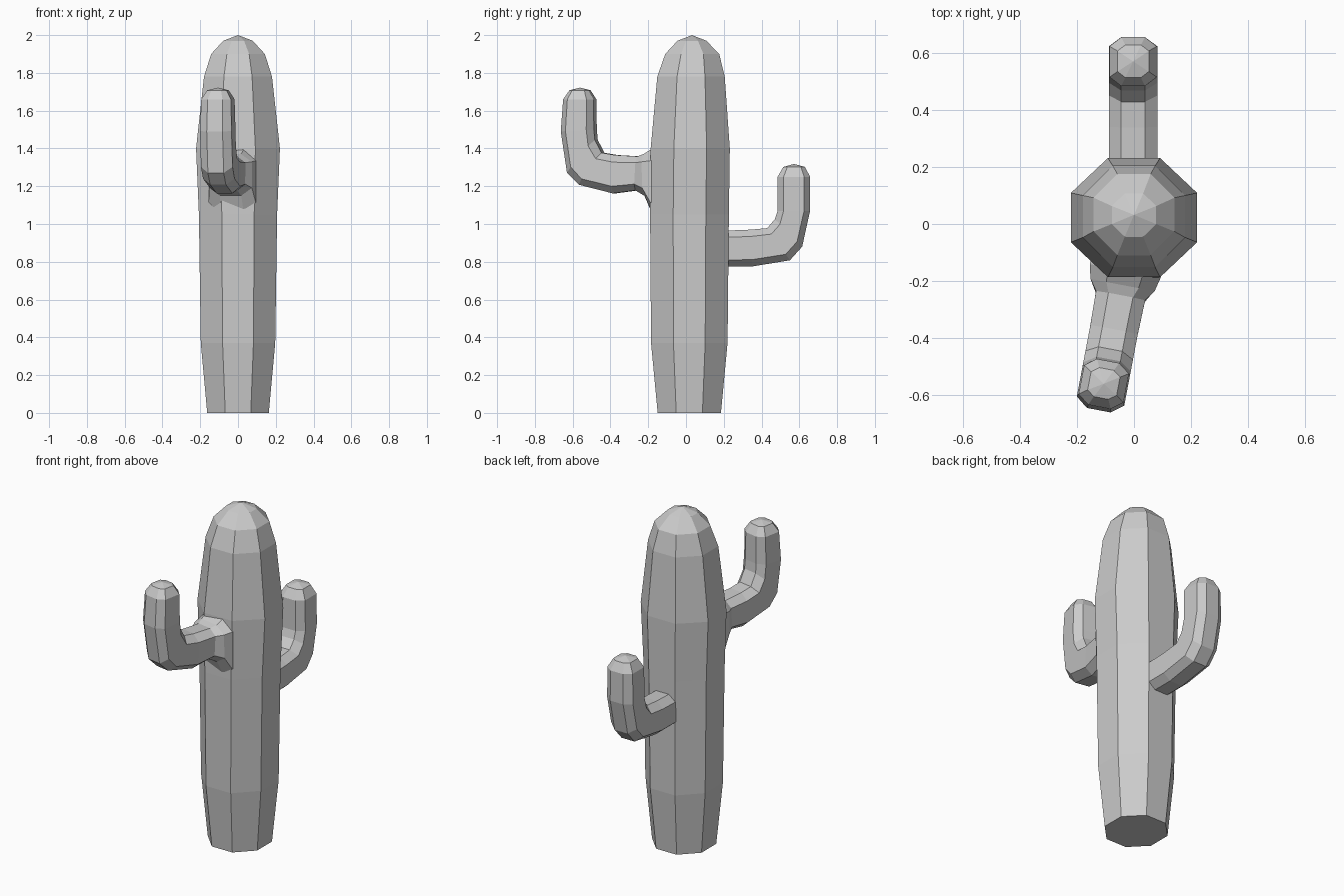
import bpy, math
from mathutils import Vector

if "Cube" in bpy.data.objects:
    bpy.data.objects.remove(bpy.data.objects["Cube"])


def loft(name, rings, apex):
    """Skin a list of 8-sided rings, cap the start and fan the end to an apex."""
    n = len(rings[0])
    verts = [v for r in rings for v in r] + [apex]
    faces = [tuple(range(n))]
    for i in range(len(rings) - 1):
        for k in range(n):
            a, b = i * n + k, i * n + (k + 1) % n
            faces.append((a, b, b + n, a + n))
    last = (len(rings) - 1) * n
    faces += [(last + k, last + (k + 1) % n, len(verts) - 1) for k in range(n)]
    mesh = bpy.data.meshes.new(name)
    mesh.from_pydata(verts, [], faces)
    obj = bpy.data.objects.new(name, mesh)
    bpy.context.collection.objects.link(obj)
    # consistent outward normals
    bpy.context.view_layer.objects.active = obj
    obj.select_set(True)
    bpy.ops.object.mode_set(mode='EDIT')
    bpy.ops.mesh.select_all(action='SELECT')
    bpy.ops.mesh.normals_make_consistent(inside=False)
    bpy.ops.object.mode_set(mode='OBJECT')
    obj.select_set(False)
    return obj


# Trunk: octagonal rings (z, half width x, y min, y max)
trunk_profile = [
    (0.00, 0.163, -0.150, 0.185),
    (0.37, 0.197, -0.185, 0.220),
    (1.05, 0.207, -0.190, 0.227),
    (1.40, 0.222, -0.187, 0.232),
    (1.78, 0.180, -0.152, 0.205),
    (1.90, 0.142, -0.110, 0.176),
    (1.97, 0.078, -0.045, 0.108),
]
trunk_rings = []
for z, hx, y0, y1 in trunk_profile:
    ring = []
    for k in range(8):
        a = math.radians(22.5 + 45 * k)
        s = 1 / math.cos(math.radians(22.5))
        ring.append((hx * s * math.cos(a),
                     (y0 + y1) / 2 + (y1 - y0) / 2 * s * math.sin(a), z))
    trunk_rings.append(ring)
loft("trunk", trunk_rings, (0, 0.032, 2.0))


def arm(name, stations, apex, x_at, lateral):
    """Bent arm: each station is (inner y, inner z, outer y, outer z, half width)."""
    section = [(1, 0.63), (0.5, 1), (-0.5, 1), (-1, 0.63),
               (-1, -0.63), (-0.5, -1), (0.5, -1), (1, -0.63)]
    rings = []
    for yi, zi, yo, zo, w in stations:
        ring = []
        for u, v in section:
            y = (yi + yo) / 2 + (yi - yo) / 2 * v
            z = (zi + zo) / 2 + (zi - zo) / 2 * v
            ring.append(Vector((x_at(y), y, z)) + lateral * (u * w))
        rings.append(ring)
    loft(name, rings, (x_at(apex[0]), apex[0], apex[1]))


# Back arm, straight back along y
arm("back_arm", [
    (0.21, 0.965, 0.21, 0.775, 0.085),
    (0.34, 0.970, 0.35, 0.775, 0.085),
    (0.43, 0.978, 0.55, 0.808, 0.085),
    (0.47, 1.025, 0.615, 0.88, 0.085),
    (0.485, 1.07, 0.657, 1.07, 0.085),
    (0.485, 1.25, 0.657, 1.25, 0.083),
    (0.515, 1.302, 0.63, 1.302, 0.055),
], (0.572, 1.318), lambda y: -0.003, Vector((1, 0, 0)))

# Front arm, slanted to the left, with a flared base
arm("front_arm", [
    (-0.12, 1.40, -0.12, 1.05, 0.125),
    (-0.165, 1.40, -0.165, 1.05, 0.127),
    (-0.215, 1.37, -0.21, 1.15, 0.115),
    (-0.25, 1.358, -0.26, 1.178, 0.088),
    (-0.37, 1.365, -0.38, 1.162, 0.085),
    (-0.44, 1.377, -0.56, 1.208, 0.085),
    (-0.475, 1.445, -0.622, 1.27, 0.085),
    (-0.48, 1.50, -0.655, 1.49, 0.085),
    (-0.482, 1.66, -0.643, 1.66, 0.080),
    (-0.51, 1.708, -0.612, 1.708, 0.052),
], (-0.562, 1.722), lambda y: -0.045 + 0.19 * (y + 0.24),
    Vector((0.982, -0.187, 0)))
